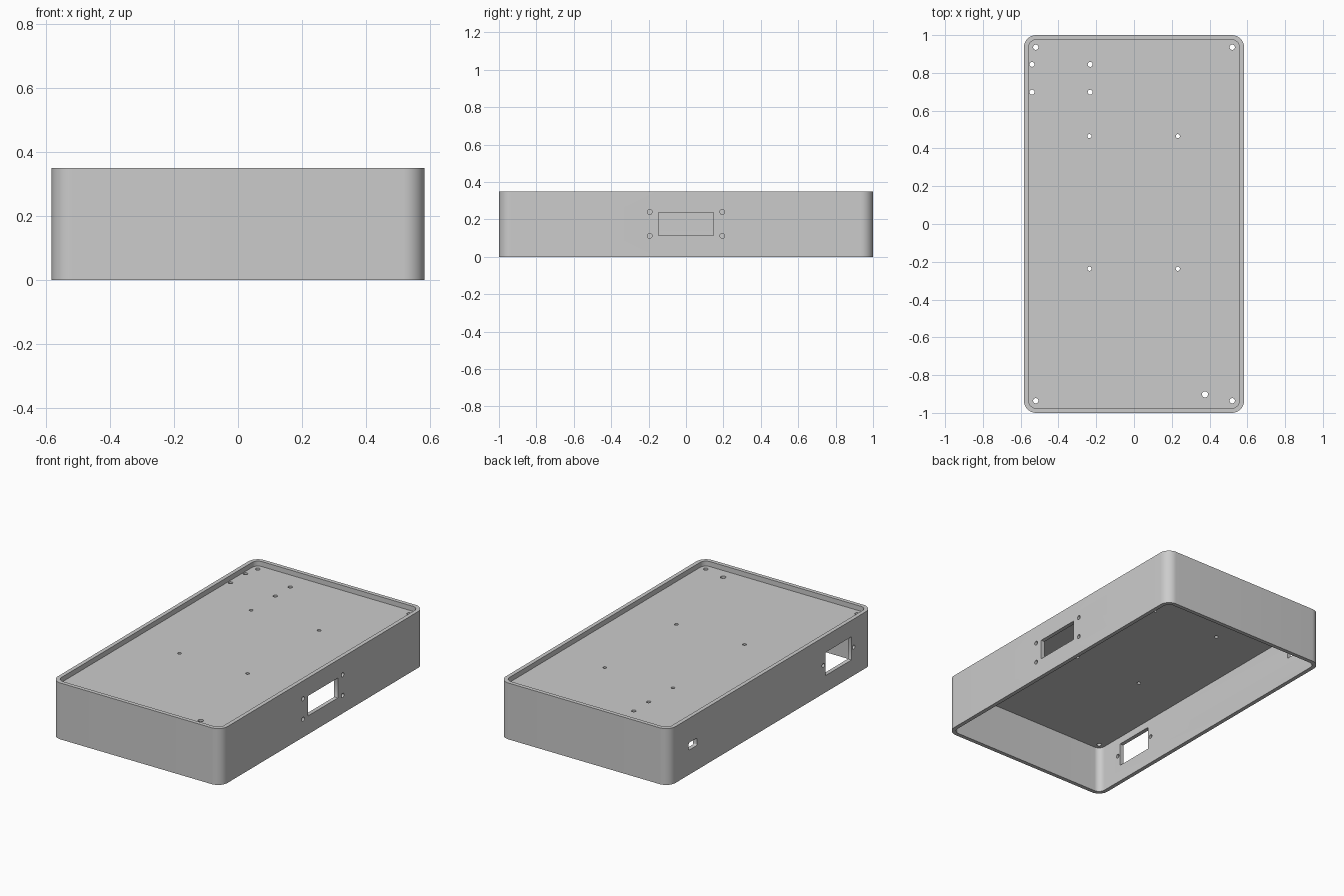
import bpy
import bmesh
from math import cos, sin, pi, radians
from mathutils import Matrix, Vector

HX, HY, HEIGHT = 0.583, 1.0, 0.35
WALL = 0.025
CORNER = 0.065
PLATE_LOW, PLATE_TOP = 0.293, 0.319
MID = 0.176

cube = bpy.data.objects.get("Cube")
if cube:
    bpy.data.objects.remove(cube, do_unlink=True)

grey = bpy.data.materials.new("plain_grey")
grey.use_nodes = True
colour = (0.6, 0.6, 0.6, 1)
grey.diffuse_color = colour
grey.node_tree.nodes["Principled BSDF"].inputs["Base Color"].default_value = colour


def rounded_rect(hx, hy, r, steps=12):
    """Outline of a rounded rectangle, counter-clockwise."""
    points = []
    for i, (sx, sy) in enumerate([(1, 1), (-1, 1), (-1, -1), (1, -1)]):
        for k in range(steps + 1):
            a = (i + k / steps) * pi / 2
            points.append((sx * (hx - r) + r * cos(a), sy * (hy - r) + r * sin(a)))
    return points


def circle(r, sides=24):
    return [(r * cos(2 * pi * k / sides), r * sin(2 * pi * k / sides)) for k in range(sides)]


def prism(bm, outline, low, high, matrix=Matrix()):
    """Closed prism along local z, placed by a matrix."""
    bottom = [bm.verts.new(matrix @ Vector((x, y, low))) for x, y in outline]
    top = [bm.verts.new(matrix @ Vector((x, y, high))) for x, y in outline]
    bm.faces.new(bottom[::-1])
    bm.faces.new(top)
    for i in range(len(outline)):
        j = (i + 1) % len(outline)
        bm.faces.new((bottom[i], bottom[j], top[j], top[i]))


def make_object(name, bm):
    bmesh.ops.recalc_face_normals(bm, faces=bm.faces)
    mesh = bpy.data.meshes.new(name)
    bm.to_mesh(mesh)
    bm.free()
    mesh.materials.append(grey)
    obj = bpy.data.objects.new(name, mesh)
    bpy.context.collection.objects.link(obj)
    return obj


def wall_hole(bm, outline, side, y, z):
    """Cut through one side wall; local x runs along y, local y along z."""
    axes = Matrix(((0, 0, 1, side * HX), (1, 0, 0, y), (0, 1, 0, z), (0, 0, 0, 1)))
    prism(bm, outline, -0.06, 0.06, axes)


# Enclosure body
bm = bmesh.new()
prism(bm, rounded_rect(HX, HY, CORNER), 0, HEIGHT)
body = make_object("enclosure_body", bm)

# Shallow tray above the deck and deep cavity below it
bm = bmesh.new()
inner = rounded_rect(HX - WALL, HY - WALL, CORNER - WALL)
prism(bm, inner, PLATE_TOP, HEIGHT + 0.1)
prism(bm, inner, -0.1, PLATE_LOW)
pockets = make_object("pocket_cutter", bm)

# Deck screw holes and the cable hole
bm = bmesh.new()
deck_holes = [(sx * 0.52, sy * 0.936, 0.014) for sx in (1, -1) for sy in (1, -1)]
deck_holes += [(x, y, 0.013) for x in (-0.54, -0.232) for y in (0.845, 0.698)]
deck_holes += [(x, y, 0.011) for x in (-0.236, 0.232) for y in (0.465, -0.237)]
deck_holes.append((0.376, -0.902, 0.016))
for x, y, r in deck_holes:
    prism(bm, circle(r), PLATE_LOW - 0.02, PLATE_TOP + 0.02, Matrix.Translation((x, y, 0)))

# Display window and its four screws on the left wall
wall_hole(bm, rounded_rect(0.147, 0.062, 0.002, 2), 1, 0, MID)
for y in (-0.194, 0.194):
    for z in (-0.064, 0.064):
        wall_hole(bm, circle(0.013), 1, y, MID + z)

# Power inlet with two screws, and small port, on the right wall
wall_hole(bm, rounded_rect(0.127, 0.072, 0.002, 2), -1, -0.664, MID)
for y in (-0.149, 0.149):
    wall_hole(bm, circle(0.012), -1, -0.664 + y, MID)
wall_hole(bm, rounded_rect(0.04, 0.023, 0.008, 4), -1, 0.766, MID)
holes = make_object("hole_cutter", bm)

# Apply the cuts
bpy.context.view_layer.objects.active = body
for cutter in (pockets, holes):
    cut = body.modifiers.new(cutter.name, 'BOOLEAN')
    cut.operation = 'DIFFERENCE'
    cut.solver = 'EXACT'
    cut.object = cutter
    bpy.ops.object.modifier_apply(modifier=cut.name)
for cutter in (pockets, holes):
    bpy.data.objects.remove(cutter, do_unlink=True)

# Smooth the round corners, keep hard edges
bpy.ops.object.select_all(action='DESELECT')
body.select_set(True)
bpy.ops.object.shade_smooth_by_angle(angle=radians(30))
